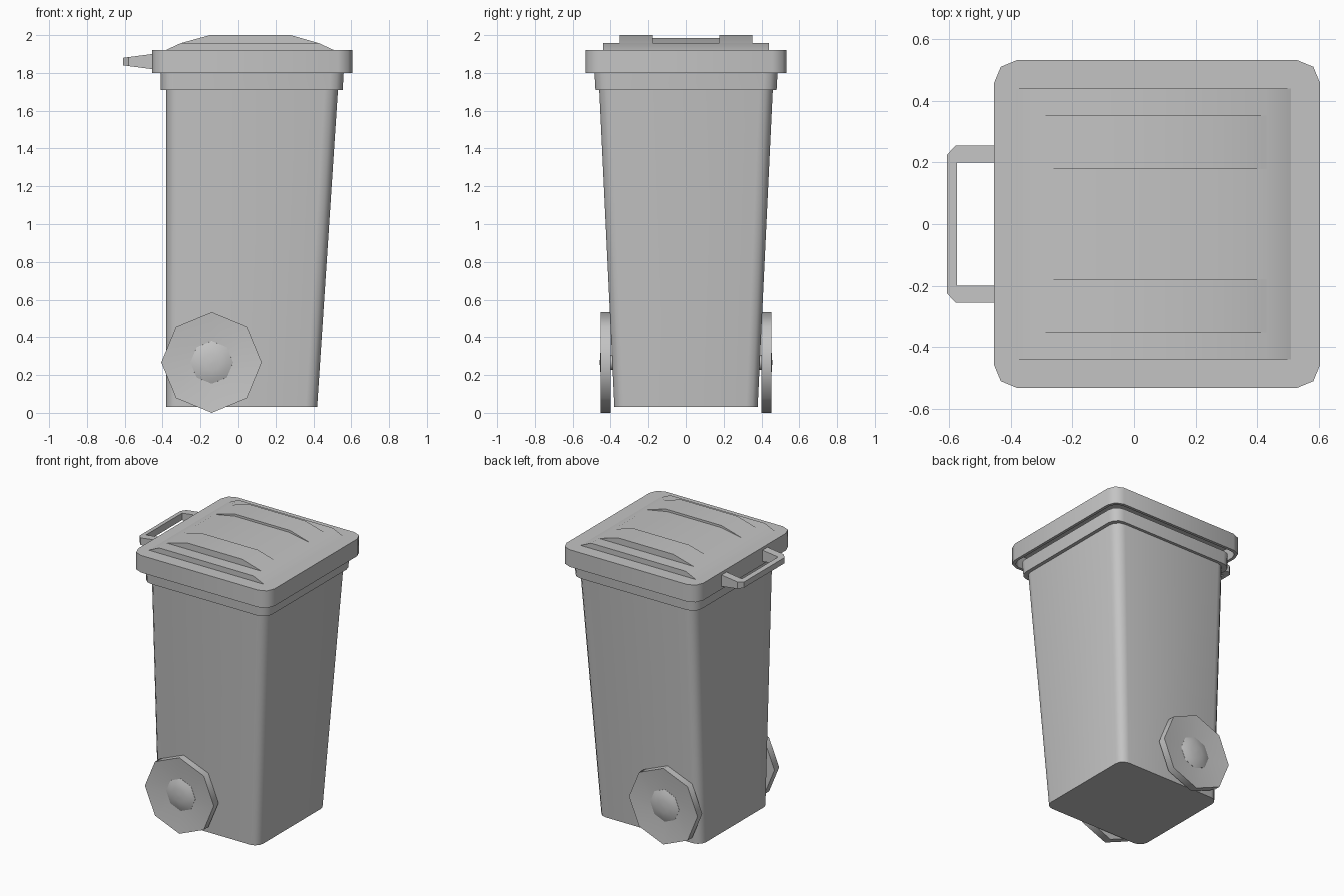
import bpy, bmesh, math
from math import radians, sin, cos, pi

cube = bpy.data.objects.get("Cube")
if cube:
    bpy.data.objects.remove(cube, do_unlink=True)

grey = bpy.data.materials.new("plain grey")
grey.use_nodes = True
colour = (0.55, 0.55, 0.55, 1)
grey.diffuse_color = colour
grey.node_tree.nodes["Principled BSDF"].inputs["Base Color"].default_value = colour


def finish(name, bm, angle=50):
    bmesh.ops.recalc_face_normals(bm, faces=bm.faces)
    mesh = bpy.data.meshes.new(name)
    bm.to_mesh(mesh)
    bm.free()
    mesh.materials.append(grey)
    ob = bpy.data.objects.new(name, mesh)
    bpy.context.collection.objects.link(ob)
    bpy.ops.object.select_all(action="DESELECT")
    ob.select_set(True)
    bpy.context.view_layer.objects.active = ob
    bpy.ops.object.shade_smooth_by_angle(angle=radians(angle))
    return ob


def bridge(bm, a, b):
    for i in range(len(a)):
        j = (i + 1) % len(a)
        bm.faces.new((a[i], a[j], b[j], b[i]))


def rounded_loop(x0, x1, y, r, z, segs):
    """Rounded rectangle, symmetric in y."""
    corners = ((x1 - r, y - r), (x0 + r, y - r), (x0 + r, r - y), (x1 - r, r - y))
    return [(cx + r * cos(a), cy + r * sin(a), z)
            for k, (cx, cy) in enumerate(corners)
            for a in [(k + s / segs) * pi / 2 for s in range(segs + 1)]]


def loft(name, sections, segs):
    """Stack rounded rectangles and cap both ends."""
    bm = bmesh.new()
    loops = [[bm.verts.new(p) for p in rounded_loop(*s, segs)] for s in sections]
    for a, b in zip(loops, loops[1:]):
        bridge(bm, a, b)
    bm.faces.new(loops[0])
    bm.faces.new(loops[-1])
    return finish(name, bm)


def prism(name, profile, y0, y1):
    """Extrude an x-z profile along y."""
    bm = bmesh.new()
    a, b = [[bm.verts.new((x, y, z)) for x, z in profile] for y in (y0, y1)]
    bridge(bm, a, b)
    bm.faces.new(a)
    bm.faces.new(b)
    return finish(name, bm)


def lathe(name, profile, side, sides=8, x=-0.14, z=0.267):
    """Turn (radius, distance) pairs about a sideways axis."""
    bm = bmesh.new()
    rings = [[bm.verts.new((x + r * sin(2 * pi * i / sides), side * y,
                            z + r * cos(2 * pi * i / sides)))
              for i in range(sides)] for r, y in profile]
    for a, b in zip(rings, rings[1:]):
        bridge(bm, a, b)
    bm.faces.new(rings[0])
    bm.faces.new(rings[-1])
    return finish(name, bm)


# Tapered hollow body with its collar
loft("body", [
    (-0.38, 0.42, 0.38, 0.06, 0.03),
    (-0.38, 0.53, 0.46, 0.07, 1.71),
    (-0.41, 0.555, 0.48, 0.07, 1.71),
    (-0.41, 0.56, 0.485, 0.07, 1.80),
    (-0.35, 0.50, 0.43, 0.06, 1.80),
    (-0.35, 0.39, 0.35, 0.05, 0.06)], 3)

# Hollow overhanging lid
loft("lid", [
    (-0.435, 0.585, 0.513, 0.06, 1.89),
    (-0.435, 0.585, 0.513, 0.06, 1.80),
    (-0.455, 0.605, 0.533, 0.075, 1.80),
    (-0.455, 0.605, 0.533, 0.075, 1.92)], 2)

# Raised lid panels: wide step, middle panel, two higher ridges
prism("lid_step", [(-0.385, 1.91), (-0.385, 1.92), (-0.305, 1.957),
                   (0.43, 1.957), (0.51, 1.92), (0.51, 1.91)], -0.44, 0.44)
prism("lid_middle", [(-0.30, 1.95), (-0.30, 1.957), (-0.15, 1.985),
                     (0.27, 1.985), (0.42, 1.957), (0.42, 1.95)], -0.18, 0.18)
for side, label in ((1, "back"), (-1, "front")):
    prism(label + "_lid_ridge", [(-0.305, 1.95), (-0.305, 1.957), (-0.15, 2.0),
                                 (0.28, 2.0), (0.43, 1.957), (0.43, 1.95)],
          side * 0.178, side * 0.352)

# Tapered loop handle
outer = [(-0.45, 0.255), (-0.58, 0.255), (-0.608, 0.225)]
inner = [(-0.45, 0.2), (-0.575, 0.2), (-0.575, 0.198)]
outer += [(x, -y) for x, y in reversed(outer)]
inner += [(x, -y) for x, y in reversed(inner)]
bm = bmesh.new()
sections = []
for (ox, oy), (ix, iy) in zip(outer, inner):
    def half(x):
        return 0.02 + 0.02 * (x + 0.608) / 0.153
    sections.append([bm.verts.new(p) for p in (
        (ox, oy, 1.86 - half(ox)), (ox, oy, 1.86 + half(ox)),
        (ix, iy, 1.86 + half(ix)), (ix, iy, 1.86 - half(ix)))])
for a, b in zip(sections, sections[1:]):
    bridge(bm, a, b)
bm.faces.new(sections[0])
bm.faces.new(sections[-1])
finish("handle", bm, 30)

# Eight-sided dished wheels with domed hubs
for side, label in ((1, "back"), (-1, "front")):
    lathe(label + "_wheel", [(0.10, 0.40), (0.267, 0.40), (0.267, 0.452),
                             (0.115, 0.435)], side)
    lathe(label + "_hub", [(0.115, 0.42), (0.113, 0.436), (0.085, 0.448),
                           (0.045, 0.455), (0.005, 0.457)], side)
    lathe(label + "_axle", [(0.04, 0.37), (0.04, 0.41)], side)
